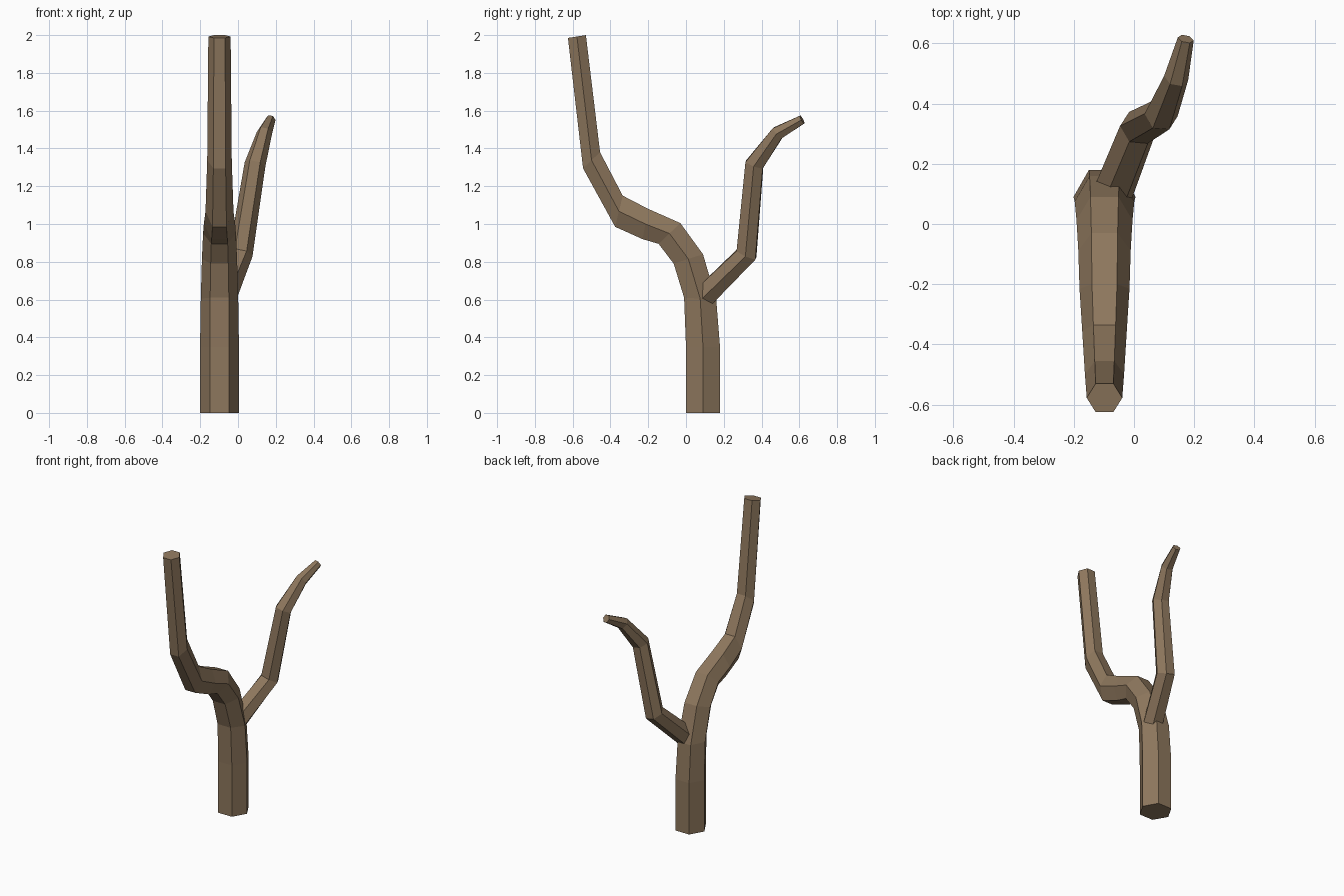
import bpy, bmesh, math
from mathutils import Vector

if "Cube" in bpy.data.objects:
    bpy.data.objects.remove(bpy.data.objects["Cube"])

SIDES = 6
FLAT = math.cos(math.radians(30))  # flat-to-flat factor of a hexagon

bark = bpy.data.materials.new("bark")
bark.diffuse_color = (0.27, 0.185, 0.11, 1)
bark.use_nodes = True
bark.node_tree.nodes["Principled BSDF"].inputs["Base Color"].default_value = bark.diffuse_color


def tube(name, rings):
    """Loft hexagonal rings given as (centre, side axis, depth axis)."""
    bm = bmesh.new()
    loops = []
    for c, u, v in rings:
        angles = [2 * math.pi * i / SIDES for i in range(SIDES)]
        loops.append([bm.verts.new(c + u * math.cos(a) + v * math.sin(a)) for a in angles])
    for a, b in zip(loops, loops[1:]):
        for i in range(SIDES):
            j = (i + 1) % SIDES
            bm.faces.new((a[i], a[j], b[j], b[i]))
    bm.faces.new(loops[0][::-1])
    bm.faces.new(loops[-1])
    bmesh.ops.recalc_face_normals(bm, faces=bm.faces)
    mesh = bpy.data.meshes.new(name)
    bm.to_mesh(mesh)
    bm.free()
    mesh.materials.append(bark)
    obj = bpy.data.objects.new(name, mesh)
    bpy.context.collection.objects.link(obj)
    return obj


# Trunk: front (y, z), back (y, z) and side radius of each ring
profile = [
    ((0.0, 0.0), (0.18, 0.0), 0.103),
    ((0.0, 0.35), (0.18, 0.35), 0.103),
    ((-0.01, 0.61), (0.16, 0.60), 0.099),
    ((-0.065, 0.79), (0.09, 0.84), 0.093),
    ((-0.145, 0.895), (-0.03, 1.005), 0.087),
    ((-0.23, 0.92), (-0.20, 1.08), 0.083),
    ((-0.375, 0.985), (-0.335, 1.15), 0.074),
    ((-0.545, 1.295), (-0.455, 1.38), 0.065),
    ((-0.625, 1.985), (-0.53, 2.0), 0.059),
]
rings = []
for f, b, r in profile:
    f, b = Vector((-0.098, *f)), Vector((-0.098, *b))
    rings.append(((f + b) / 2, Vector((r, 0, 0)), (b - f) / 2 / FLAT))
trunk = tube("trunk", rings)

# Side branch: centre line and radius, rings square to the path
path = [
    ((-0.075, 0.09, 0.61), 0.068),
    ((0.015, 0.32, 0.84), 0.063),
    ((0.09, 0.362, 1.315), 0.056),
    ((0.14, 0.485, 1.482), 0.041),
    ((0.172, 0.615, 1.553), 0.027),
]
pts = [Vector(p) for p, r in path]
rings = []
for i, (p, r) in enumerate(path):
    before = pts[i] - pts[i - 1] if i > 0 else pts[1] - pts[0]
    after = pts[i + 1] - pts[i] if i < len(pts) - 1 else before
    t = (before.normalized() + after.normalized()).normalized()
    u = (Vector((1, 0, 0)) - t * t.x).normalized()
    rings.append((pts[i], u * r, t.cross(u) * r))
branch = tube("side_branch", rings)

# Weld the branch into the trunk
weld = trunk.modifiers.new("weld", "BOOLEAN")
weld.operation = "UNION"
weld.solver = "EXACT"
weld.object = branch
bpy.context.view_layer.objects.active = trunk
bpy.ops.object.modifier_apply(modifier="weld")
bpy.data.objects.remove(branch)
trunk.name = "forked_trunk"
